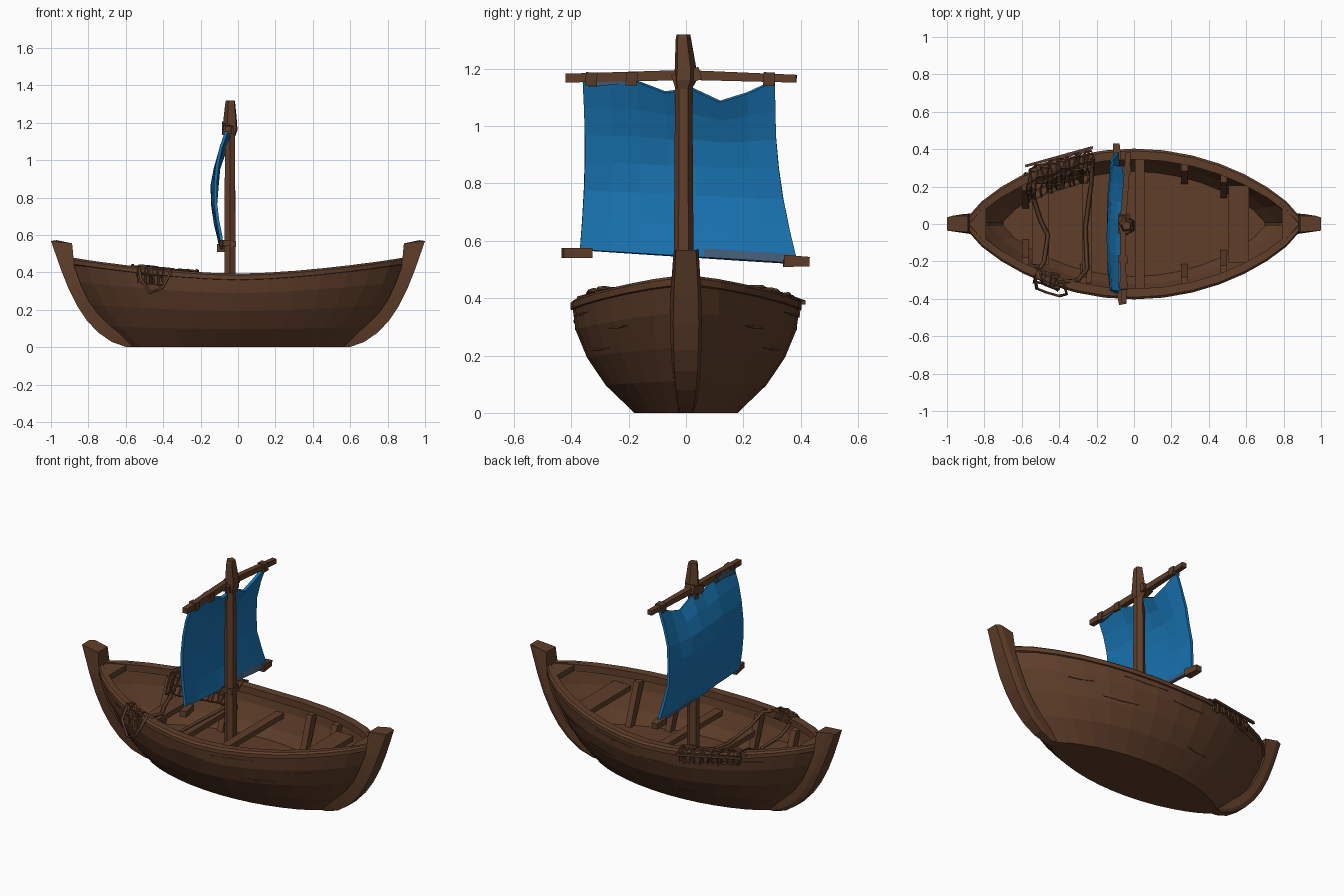
import bpy, bmesh, math, random
from mathutils import Vector

random.seed(4)
cube = bpy.data.objects.get("Cube")
if cube:
    bpy.data.objects.remove(cube)


def material(name, rgb):
    m = bpy.data.materials.new(name)
    m.use_nodes = True
    m.diffuse_color = (*rgb, 1)
    bsdf = m.node_tree.nodes["Principled BSDF"]
    bsdf.inputs["Base Color"].default_value = (*rgb, 1)
    bsdf.inputs["Roughness"].default_value = 0.9
    return m


WOOD = material("brown wood", (0.115, 0.048, 0.023))
ROPE = material("dark rope", (0.098, 0.043, 0.022))
CLOTH = material("blue cloth", (0.009, 0.17, 0.435))
STAIN = material("stained cloth", (0.05, 0.1, 0.17))


def mesh(name, verts, faces, mat):
    """Flat shaded object with consistent outward normals."""
    bm = bmesh.new()
    vs = [bm.verts.new(v) for v in verts]
    for f in faces:
        bm.faces.new([vs[i] for i in f])
    bmesh.ops.recalc_face_normals(bm, faces=bm.faces)
    me = bpy.data.meshes.new(name)
    bm.to_mesh(me)
    bm.free()
    me.materials.append(mat)
    ob = bpy.data.objects.new(name, me)
    bpy.context.collection.objects.link(ob)
    return ob


def grid_faces(rows, cols):
    return [(r * cols + c, r * cols + c + 1, (r + 1) * cols + c + 1, (r + 1) * cols + c)
            for r in range(rows - 1) for c in range(cols - 1)]


def loft(name, rings, mat):
    """Closed rings joined in order, capped at both ends."""
    n = len(rings[0])
    faces = [(k * n + i, k * n + (i + 1) % n, (k + 1) * n + (i + 1) % n, (k + 1) * n + i)
             for k in range(len(rings) - 1) for i in range(n)]
    faces += [tuple(range(n)), tuple(range((len(rings) - 1) * n, len(rings) * n))]
    return mesh(name, [v for r in rings for v in r], faces, mat)


def beam(name, p, q, w, h, mat=WOOD, taper=1.0):
    """Rectangular bar from p to q; w is sideways, h is upright."""
    p, q = Vector(p), Vector(q)
    d = (q - p).normalized()
    side = d.cross(Vector((0, 0, 1)) if abs(d.z) < 0.9 else Vector((0, 1, 0))).normalized()
    up = side.cross(d)
    rings = [[c + side * a * w * k / 2 + up * b * h * k / 2
              for a, b in ((-1, -1), (1, -1), (1, 1), (-1, 1))]
             for c, k in ((p, 1), (q, taper))]
    return loft(name, rings, mat)


def rope(name, pts, r):
    cu = bpy.data.curves.new(name, "CURVE")
    cu.dimensions = "3D"
    cu.bevel_depth, cu.bevel_resolution = r, 0
    sp = cu.splines.new("POLY")
    sp.points.add(len(pts) - 1)
    for sp_pt, p in zip(sp.points, pts):
        sp_pt.co = (*p, 1)
    cu.materials.append(ROPE)
    ob = bpy.data.objects.new(name, cu)
    bpy.context.collection.objects.link(ob)


# Hull shape: s runs stern to bow, t runs bottom to rim
BREADTH = [0.16, 0.26, 0.325, 0.365, 0.378]
LENGTH = [0.57, 0.70, 0.79, 0.86, 0.90]


def rim_z(x):
    return 0.385 + 0.087 * (abs(x) / 0.9) ** 1.6


def level(table, t):
    k = min(int(t * 4), 3)
    return table[k] + (table[k + 1] - table[k]) * (t * 4 - k)


def hull(s, t, side=1, out=0.0):
    x = s * level(LENGTH, t)
    y = 0.02 + level(BREADTH, t) * max(0, 1 - s * s) ** 0.8 + out
    return Vector((x, side * max(y, 0), t * rim_z(x)))


def inside_y(x, z):
    """Half width of the inner hull wall at a given place."""
    t = z / rim_z(x)
    return max(hull(x / level(LENGTH, t), t, 1, -0.022).y, 0.005)


N = 14
stations = [math.sin(math.pi / 2 * (-1 + 2 * i / N)) * 0.4 + 0.6 * (-1 + 2 * i / N) for i in range(N + 1)]

# Hull shell: one wide strip from rim to rim across the flat bottom
levels = [(t / 4, -1) for t in range(4, -1, -1)] + [(t / 4, 1) for t in range(5)]
verts = [hull(s, t, sd) for s in stations for t, sd in levels]
shell = mesh("hull", verts, grid_faces(N + 1, len(levels)), WOOD)
bm = bmesh.new()
bm.from_mesh(shell.data)
if min(bm.faces, key=lambda f: f.calc_center_median().z).normal.z > 0:
    bmesh.ops.reverse_faces(bm, faces=bm.faces)
bm.to_mesh(shell.data)
bm.free()
mod = shell.modifiers.new("thickness", "SOLIDIFY")
mod.thickness, mod.offset = 0.025, -1

# Deck floor
DECK = 0.15
xs = [0.7 * s for s in stations]
floor = [(x, inside_y(x, DECK - 0.02)) for x in xs]
floor += [(x, -y) for x, y in reversed(floor)]
loft("floor", [[(x, y, z) for x, y in floor] for z in (DECK - 0.02, DECK)], WOOD)
for x, y in ((0.28, 0.18), (0.3, 0.11), (-0.3, -0.1)):
    beam("floor_seam", (x - 0.2, y, DECK), (x + 0.2, y, DECK), 0.005, 0.006)
beam("floor_joint", (0.2, -0.26, DECK), (0.2, 0.26, DECK), 0.006, 0.006)

# Gunwales, ribs and raised plank splinters on each side
for side, label in ((1, "left"), (-1, "right")):
    rings = []
    for s in stations:
        v = hull(s, 1)
        yo, yi = v.y + 0.005, max(v.y - 0.052, 0.001)
        rings.append([(v.x, side * y, v.z + dz) for y, dz in
                      ((yo, -0.025), (yo, -0.002), (yo - 0.012, 0.008), (yi, 0.006), (yi, -0.035))])
    loft(label + "_gunwale", rings, WOOD)
    for x in (-0.58, -0.27, 0.27, 0.48):
        top = rim_z(x) - 0.03
        lo, hi = inside_y(x, DECK) - 0.01, inside_y(x, top) - 0.01
        loft(label + "_rib", [[(x + dx, side * y, z) for y, z in
             ((lo - 0.04, DECK - 0.01), (lo, DECK - 0.01), (hi, top), (hi - 0.05, top))]
             for dx in (-0.018, 0.018)], WOOD)
    for s, t, w in ((-0.75, .87, .3), (-0.2, .76, .25), (0.1, .87, .3), (-0.4, .3, .2), (0.3, .55, .25), (0.6, .7, .15)):
        pts = [hull(s, t, side, 0.003), hull(s + w / 2, t - 0.012, side, 0.003),
               hull(s + w, t, side, 0.003), hull(s + w / 2, t + 0.012, side, 0.003)]
        loft(label + "_splinter", [pts, [p - Vector((0, side * 0.009, 0)) for p in pts]], WOOD)

# Stem posts at both ends: outer x, outer z, inner x, inner z, half width
POST = [(0.595, 0, 0.52, 0.0, 0.028), (0.675, 0.028, 0.61, 0.055, 0.036), (0.75, 0.08, 0.685, 0.115, 0.044),
        (0.81, 0.145, 0.75, 0.18, 0.05), (0.86, 0.22, 0.80, 0.25, 0.054), (0.905, 0.31, 0.84, 0.335, 0.056),
        (0.945, 0.41, 0.875, 0.43, 0.053), (1.0, 0.568, 0.887, 0.555, 0.044)]
for e, label in ((1, "bow"), (-1, "stern")):
    loft(label + "_post", [[(e * xo, -w * 0.8, zo), (e * xo, w * 0.8, zo), (e * (xo - 0.03), w, zo + 0.004),
         (e * xi, w, zi), (e * xi, -w, zi)] for xo, zo, xi, zi, w in POST], WOOD)
    # Wedge that closes the rim behind the post
    loft(label + "_wedge", [[(e * 0.79, -0.08, z), (e * 0.79, 0.08, z), (e * 0.89, 0.035, z + 0.014),
         (e * 0.89, -0.035, z + 0.014)] for z in (0.425, 0.458)], WOOD)

# Cross benches, the bow one set just under the rim
for x, w, z in ((0.03, 0.05, 0.28), (0.56, 0.11, 0.35), (-0.25, 0.05, 0.27), (-0.5, 0.09, 0.28)):
    y = inside_y(abs(x) + w / 2, z - 0.015)
    beam("bench", (x, -y, z), (x, y, z), w, 0.03)


# Mast with a thicker head and collars
def ring(x, y, z, r, n=6):
    return [(x + r * math.cos(math.tau * i / n + 0.5), y + r * math.sin(math.tau * i / n + 0.5), z) for i in range(n)]


loft("mast", [ring(-0.043, -0.008, z, r) for z, r in ((DECK - 0.01, 0.034), (0.6, 0.034), (1.14, 0.03))], WOOD)
loft("mast_head", [ring(-0.04, y, z, r, 5) for y, z, r in
     ((-0.008, 1.13, 0.03), (-0.004, 1.16, 0.042), (-0.003, 1.2, 0.04), (-0.01, 1.3, 0.029), (-0.01, 1.32, 0.025))], WOOD)
loft("mast_step", [ring(-0.043, -0.008, z, r) for z, r in ((DECK - 0.01, 0.055), (DECK + 0.03, 0.046))], WOOD)
beam("mast_collar", (-0.043, -0.008, 0.535), (-0.043, -0.008, 0.565), 0.065, 0.065)

# Yard and lashings
beam("yard_left", (-0.06, 0, 1.178), (-0.03, 0.385, 1.165), 0.034, 0.034, taper=0.8)
beam("yard_right", (-0.06, 0.01, 1.178), (-0.055, -0.42, 1.167), 0.034, 0.036, taper=0.85)
beam("yard_lashing", (-0.055, -0.045, 1.155), (-0.055, 0.05, 1.185), 0.06, 0.045)
for x, y in ((-0.056, -0.33), (-0.057, -0.19), (-0.038, 0.29)):
    beam("sail_tie", (x, y - 0.02, 1.165), (x, y + 0.02, 1.163), 0.045, 0.046, ROPE)
beam("furled_edge", (-0.064, -0.34, 1.15), (-0.066, -0.17, 1.168), 0.04, 0.03, STAIN)

# Billowing sail with a scalloped top edge and a stained foot
DIP = [0, 0.005, 0.005, 0.042, 0.03, 0.075, 0.045, 0]
HEIGHTS = [0, 0.05, 0.18, 0.35, 0.52, 0.68, 0.84, 1]
COLS, ROWS = len(DIP), len(HEIGHTS)
sail = []
for v in HEIGHTS:
    for c, dip in enumerate(DIP):
        u = c / (COLS - 1)
        left = -0.37 + 0.01 * v + 0.012 * math.sin(math.pi * v)
        right = 0.39 - 0.08 * v - 0.025 * math.sin(math.pi * v)
        z0 = 0.568 - 0.048 * u
        z = z0 + (1.16 - z0) * v - dip * v ** 4
        x = -0.088 + (0.03 + 0.018 * u) * v - (0.052 + 0.018 * math.sin(math.pi * u)) * math.sin(math.pi * v)
        sail.append((x + random.uniform(-0.004, 0.004), left + (right - left) * u, z))
cloth = mesh("sail", sail, grid_faces(ROWS, COLS), CLOTH)
cloth.data.materials.append(STAIN)
for p in cloth.data.polygons:
    p.material_index = int(p.center.z < 0.56 and 0.07 < p.center.y < 0.34)
mod = cloth.modifiers.new("thickness", "SOLIDIFY")
mod.thickness, mod.offset = 0.016, 0

# Lower spar ends that poke out of the sail foot
beam("lower_spar_right", (-0.08, -0.33, 0.557), (-0.06, -0.43, 0.557), 0.04, 0.034)
beam("lower_spar_left", (-0.09, 0.34, 0.53), (-0.095, 0.43, 0.527), 0.045, 0.042, taper=0.8)


# Fishing nets draped over the rims
def net(name, x0, x1, side, nx, profile):
    pts = []
    for i in range(nx):
        x = x0 + (x1 - x0) * i / (nx - 1)
        rim = hull(x / LENGTH[-1], 1).y
        for dy, dz in profile:
            pts.append((x + random.uniform(-0.012, 0.012), side * (rim + dy + random.uniform(-0.008, 0.008)),
                        rim_z(x) + dz + random.uniform(-0.006, 0.006)))
    ob = mesh(name, pts, grid_faces(nx, len(profile)), ROPE)
    wire = ob.modifiers.new("cords", "WIREFRAME")
    wire.thickness = 0.013


net("left_net", -0.57, -0.22, 1, 15,
    [(-0.15, -0.09), (-0.11, -0.05), (-0.075, 0.0), (-0.045, 0.01), (-0.01, 0.01), (0.012, -0.01), (0.016, -0.06)])
net("right_net", -0.53, -0.4, -1, 6, [(-0.06, -0.02), (-0.04, 0.01), (0.0, 0.01), (0.016, -0.03), (0.014, -0.08)])
beam("net_pole", (-0.58, 0.31, 0.42), (-0.22, 0.41, 0.385), 0.014, 0.014, ROPE)

# Loose ropes across the boat and a loop over the right rim
rope("aft_rope", [(-0.58, 0.27, 0.43), (-0.55, 0.18, 0.33), (-0.5, 0.02, 0.31), (-0.46, -0.06, 0.31),
                  (-0.48, -0.2, 0.33), (-0.53, -0.28, 0.43)], 0.012)
rope("middle_rope", [(-0.22, 0.35, 0.41), (-0.23, 0.2, 0.31), (-0.26, -0.02, 0.295), (-0.25, -0.24, 0.31),
                     (-0.3, -0.3, 0.39), (-0.4, -0.31, 0.42)], 0.012)
rope("rim_loop", [(-0.53, -0.28, 0.43), (-0.52, -0.345, 0.37), (-0.47, -0.365, 0.29), (-0.4, -0.385, 0.32),
                  (-0.36, -0.375, 0.4), (-0.38, -0.3, 0.42)], 0.009)
